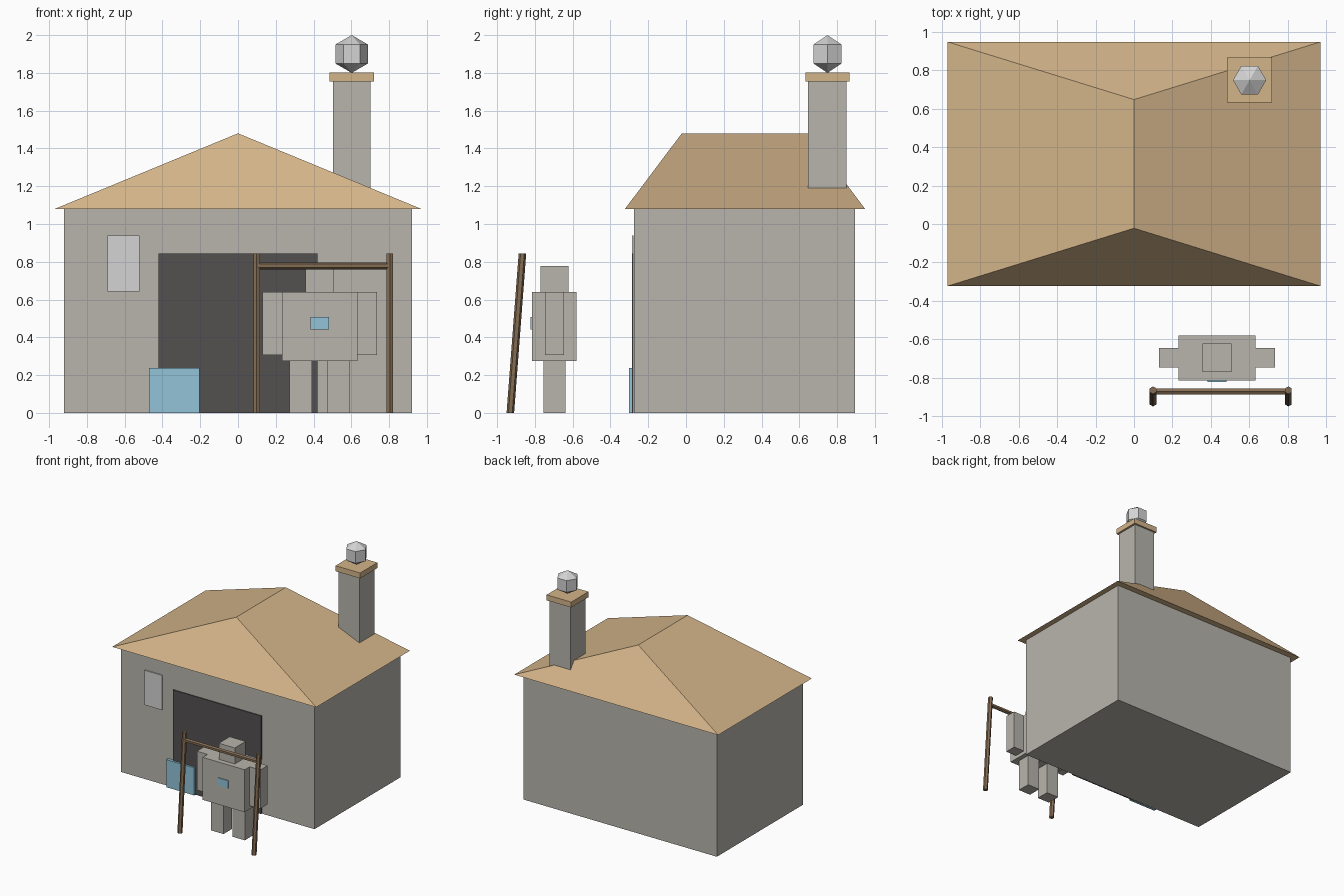
import bpy, bmesh, math
from mathutils import Vector

if "Cube" in bpy.data.objects:
    bpy.data.objects.remove(bpy.data.objects["Cube"])


def mat(name, r, g, b):
    m = bpy.data.materials.new(name)
    lin = [((c / 255 + 0.055) / 1.055) ** 2.4 for c in (r, g, b)]
    m.diffuse_color = (*lin, 1)
    m.use_nodes = True
    m.node_tree.nodes["Principled BSDF"].inputs["Base Color"].default_value = m.diffuse_color
    return m


STONE = mat("warm grey stone", 184, 181, 173)
TAN = mat("tan roof", 212, 181, 138)
DARK = mat("dark doorway", 84, 80, 80)
BLUE = mat("pale blue", 146, 196, 216)
LIGHT = mat("light grey", 212, 212, 212)
WOOD = mat("brown wood", 133, 109, 84)


def make(name, verts, faces, material):
    me = bpy.data.meshes.new(name)
    me.from_pydata([tuple(v) for v in verts], [], faces)
    bm = bmesh.new()
    bm.from_mesh(me)
    bmesh.ops.recalc_face_normals(bm, faces=bm.faces[:])
    bm.to_mesh(me)
    bm.free()
    me.materials.append(material)
    ob = bpy.data.objects.new(name, me)
    bpy.context.collection.objects.link(ob)
    return ob


def box(name, x, y, z, material):
    verts = [(a, b, c) for a in x for b in y for c in z]
    faces = [(0, 1, 3, 2), (4, 6, 7, 5), (0, 4, 5, 1),
             (2, 3, 7, 6), (0, 2, 6, 4), (1, 5, 7, 3)]
    return make(name, verts, faces, material)


def rod(name, p0, p1, r, u, v, material, n=6):
    """Six-sided rod; u and v span the end faces, with a corner on u."""
    verts = []
    for p in (p0, p1):
        for i in range(n):
            a = 2 * math.pi * i / n
            verts.append(Vector(p) + r * (math.cos(a) * Vector(u) + math.sin(a) * Vector(v)))
    faces = [(i, (i + 1) % n, n + (i + 1) % n, n + i) for i in range(n)]
    faces += [tuple(range(n)), tuple(range(n, 2 * n))]
    return make(name, verts, faces, material)


X, Y, Z = (1, 0, 0), (0, 1, 0), (0, 0, 1)

# House body and hip roof
box("house_walls", (-0.92, 0.92), (-0.275, 0.895), (0, 1.08), STONE)
ex, y0, y1 = 0.97, -0.323, 0.948
make("hip_roof",
     [(-ex, y0, 1.08), (ex, y0, 1.08), (ex, y1, 1.08), (-ex, y1, 1.08),
      (0, -0.022, 1.48), (0, 0.648, 1.48)],
     [(0, 1, 4), (1, 2, 5, 4), (2, 3, 5), (3, 0, 4, 5), (0, 3, 2, 1)], TAN)

# Front wall details
box("doorway", (-0.42, 0.42), (-0.286, -0.277), (0, 0.843), DARK)
box("window", (-0.69, -0.522), (-0.286, -0.277), (0.642, 0.94), LIGHT)
box("blue_panel", (-0.47, -0.205), (-0.303, -0.277), (0, 0.237), BLUE)

# Chimney with cap
cx, cy = 0.602, 0.749
box("chimney", (cx - 0.1, cx + 0.1), (cy - 0.102, cy + 0.102), (1.1, 1.76), STONE)
box("chimney_cap", (cx - 0.117, cx + 0.117), (cy - 0.117, cy + 0.117), (1.755, 1.802), TAN)

# Faceted ball: two rings of six plus poles
R, zc, n = 0.1, 1.9, 6
ball = [(cx + R * math.sin(math.pi / 3) * math.cos(math.pi * i / 3),
         cy + R * math.sin(math.pi / 3) * math.sin(math.pi * i / 3), zc + s * R / 2)
        for s in (-1, 1) for i in range(n)]
ball += [(cx, cy, zc - R), (cx, cy, zc + R)]
bf = []
for i in range(n):
    j = (i + 1) % n
    bf += [(i, j, n + j, n + i), (j, i, 12), (n + i, n + j, 13)]
make("chimney_ball", ball, bf, LIGHT)

# Blocky figure
fx, fy = 0.433, -0.697
box("figure_torso", (fx - 0.2, fx + 0.2), (fy - 0.117, fy + 0.117), (0.275, 0.64), STONE)
box("figure_head", (fx - 0.076, fx + 0.076), (fy - 0.074, fy + 0.074), (0.64, 0.778), STONE)
box("figure_badge", (fx - 0.049, fx + 0.049), (fy - 0.125, fy - 0.116), (0.442, 0.507), BLUE)
for side, s in (("left", -1), ("right", 1)):
    box("figure_arm_" + side, sorted((fx + s * 0.2, fx + s * 0.302)),
        (fy - 0.05, fy + 0.05), (0.306, 0.64), STONE)
    box("figure_leg_" + side, sorted((fx + s * 0.042, fx + s * 0.16)),
        (fy - 0.058, fy + 0.058), (0, 0.275), STONE)

# Leaning wooden frame: two posts and a crossbar
for side, x in (("left", 0.099), ("right", 0.804)):
    rod("frame_post_" + side, (x, -0.93, 0), (x, -0.866, 0.843), 0.02, Y, X, WOOD)
rod("frame_crossbar", (0.099, -0.871, 0.778), (0.804, -0.871, 0.778), 0.018, Z, Y, WOOD)
